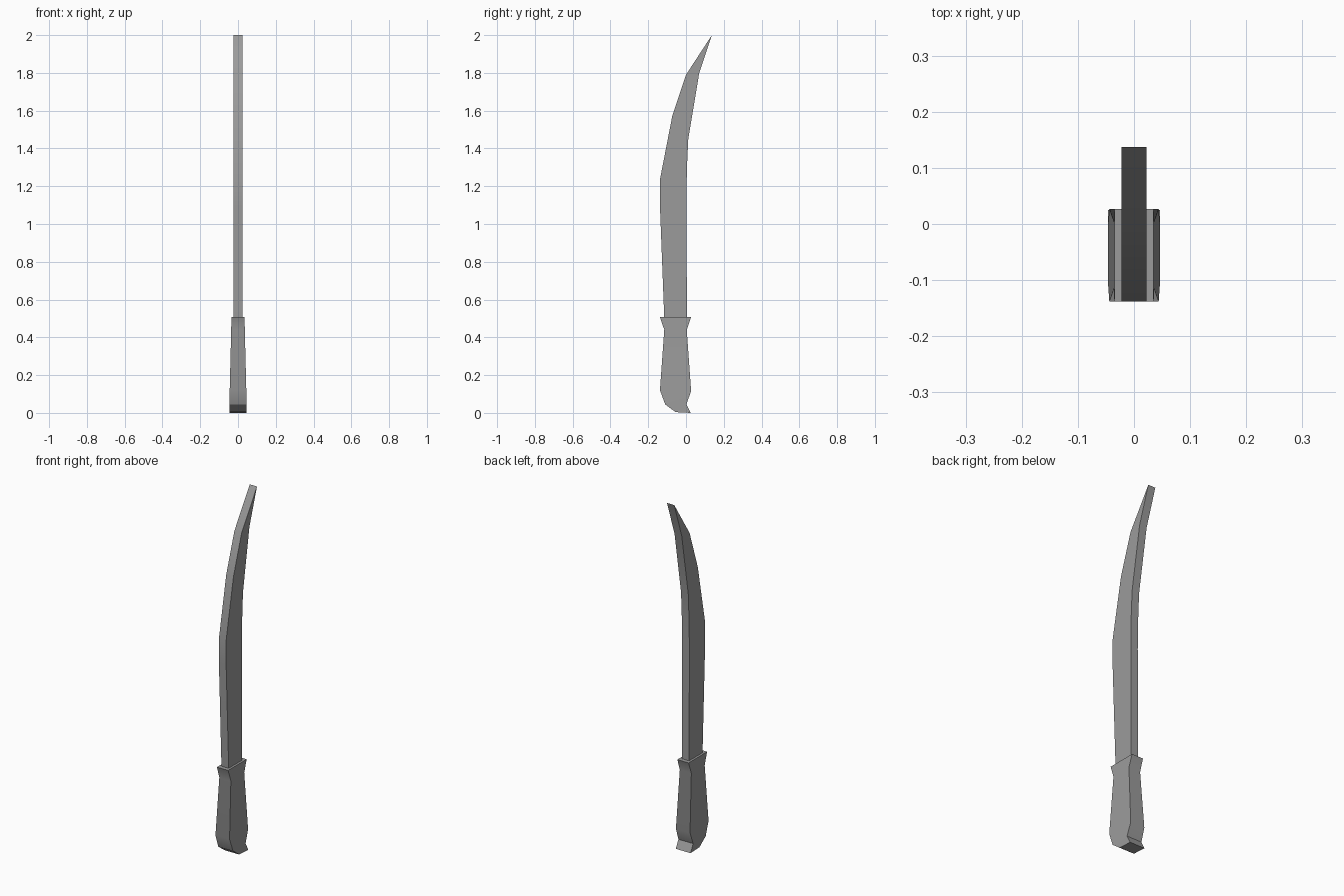
import bpy, bmesh, math

cube = bpy.data.objects.get("Cube")
if cube:
    bpy.data.objects.remove(cube, do_unlink=True)

grey = bpy.data.materials.new("steel grey")
grey.use_nodes = True
colour = (0.33, 0.33, 0.33, 1)
grey.diffuse_color = colour
grey.node_tree.nodes["Principled BSDF"].inputs["Base Color"].default_value = colour


def loft(name, sections):
    """Join four-cornered sections: front y, front z, back y, back z, half width."""
    bm = bmesh.new()
    rings = [[bm.verts.new(p) for p in ((-w, yf, zf), (w, yf, zf), (w, yb, zb), (-w, yb, zb))]
             for yf, zf, yb, zb, w in sections]
    for low, high in zip(rings, rings[1:]):
        for i in range(4):
            j = (i + 1) % 4
            bm.faces.new((low[i], low[j], high[j], high[i]))
    bm.faces.new(rings[0][::-1])
    bm.faces.new(rings[-1])
    bmesh.ops.remove_doubles(bm, verts=bm.verts, dist=0.0005)
    bmesh.ops.recalc_face_normals(bm, faces=bm.faces)
    mesh = bpy.data.meshes.new(name)
    bm.to_mesh(mesh)
    bm.free()
    mesh.materials.append(grey)
    obj = bpy.data.objects.new(name, mesh)
    bpy.context.collection.objects.link(obj)
    bpy.ops.object.select_all(action="DESELECT")
    obj.select_set(True)
    bpy.context.view_layer.objects.active = obj
    bpy.ops.object.shade_smooth_by_angle(angle=math.radians(30))
    return obj


# Grip: hooked pommel, swelling body, narrow neck and flared collar
loft("handle", [
    (-0.055, 0.004, 0.025, 0.0, 0.046),
    (-0.11, 0.045, 0.002, 0.045, 0.046),
    (-0.138, 0.12, 0.027, 0.115, 0.044),
    (-0.115, 0.44, 0.004, 0.44, 0.036),
    (-0.138, 0.507, 0.027, 0.507, 0.035),
])

# Curved slab blade, closing to an edge at the tip
T = 0.0225
loft("blade", [
    (-0.115, 0.5, 0.005, 0.5, T),
    (-0.138, 1.1, 0.002, 1.14, T),
    (-0.138, 1.235, 0.005, 1.3, T),
    (-0.073, 1.57, 0.012, 1.45, T),
    (0.0, 1.79, 0.07, 1.8, T),
    (0.137, 2.0, 0.137, 2.0, T),
])
